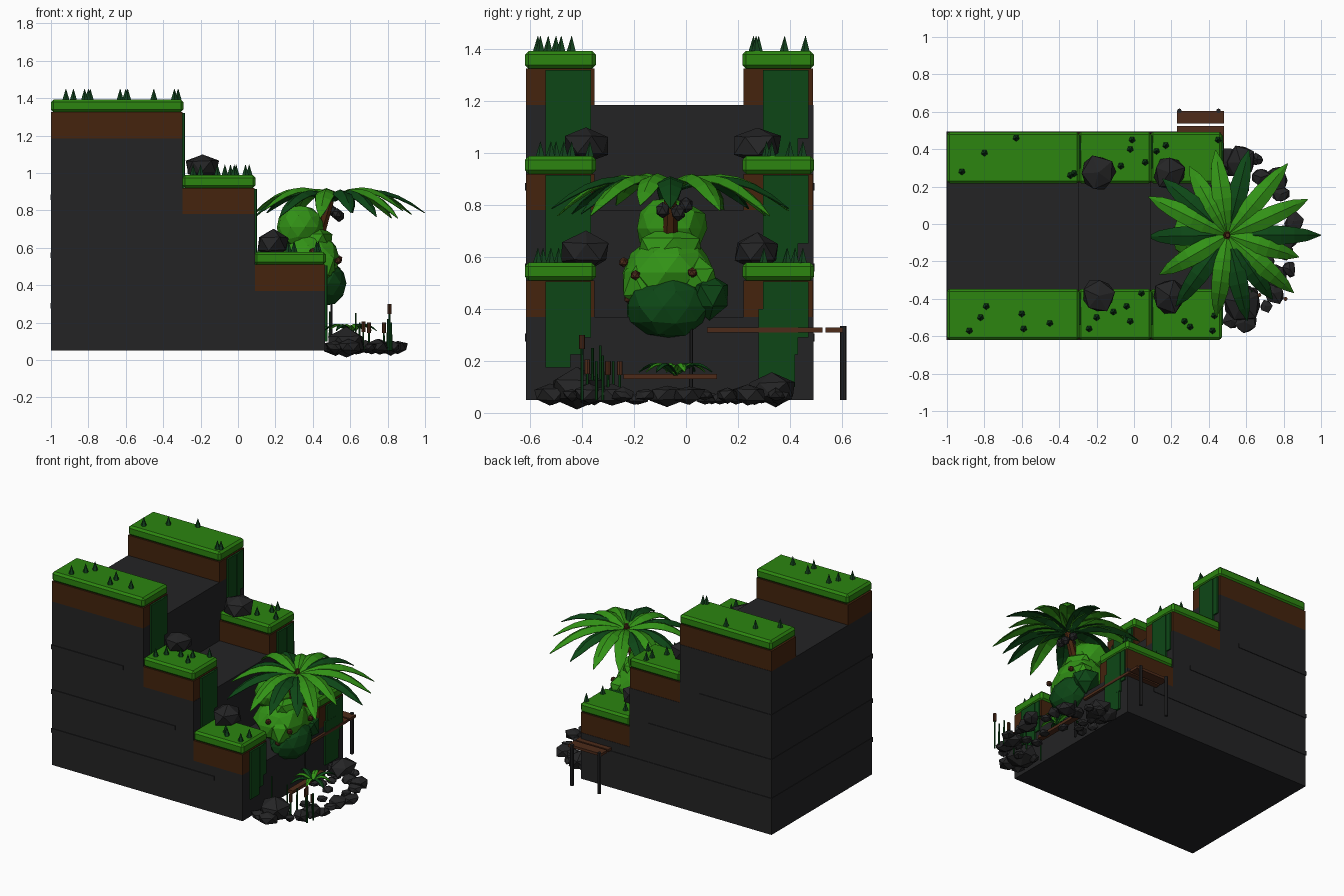
import bpy, bmesh, math, random
from mathutils import Vector, Matrix

if "Cube" in bpy.data.objects:
    bpy.data.objects.remove(bpy.data.objects["Cube"])

random.seed(4)


def material(name, rgb):
    m = bpy.data.materials.new(name)
    m.diffuse_color = (*rgb, 1)
    m.use_nodes = True
    m.node_tree.nodes["Principled BSDF"].inputs["Base Color"].default_value = m.diffuse_color
    return m


STONE = material("dark stone", (0.017, 0.017, 0.018))
ROCK = material("rock grey", (0.018, 0.018, 0.019))
SOIL = material("brown soil", (0.058, 0.017, 0.004))
GRASS = material("bright grass", (0.025, 0.235, 0.005))
LEAF = material("light leaf", (0.032, 0.29, 0.008))
DARK = material("dark leaf", (0.004, 0.062, 0.008))
TUFT = material("tuft green", (0.006, 0.055, 0.012))
WOOD = material("brown wood", (0.075, 0.024, 0.010))


def finish(name, bm, mat):
    me = bpy.data.meshes.new(name)
    bm.to_mesh(me)
    bm.free()
    me.materials.append(mat)
    ob = bpy.data.objects.new(name, me)
    bpy.context.collection.objects.link(ob)
    return ob


def box(name, x0, x1, y0, y1, z0, z1, mat, bevel=0):
    bm = bmesh.new()
    bmesh.ops.create_cube(bm, size=1)
    for v in bm.verts:
        v.co = ((x0 + x1) / 2 + v.co.x * (x1 - x0),
                (y0 + y1) / 2 + v.co.y * (y1 - y0),
                (z0 + z1) / 2 + v.co.z * (z1 - z0))
    ob = finish(name, bm, mat)
    if bevel:
        mod = ob.modifiers.new("bevel", "BEVEL")
        mod.width, mod.segments = bevel, 1
    return ob


def lump(name, loc, size, mat, sub=1, jitter=0.12):
    bm = bmesh.new()
    bmesh.ops.create_icosphere(bm, subdivisions=sub, radius=1)
    spin = Matrix.Rotation(random.uniform(0, 6.28), 3, "Z")
    for v in bm.verts:
        p = spin @ v.co * (1 + random.uniform(-jitter, jitter))
        v.co = [l + c * s for l, c, s in zip(loc, p, size)]
    return finish(name, bm, mat)


def rod(name, a, b, r0, r1, mat, sides=6):
    a, b = Vector(a), Vector(b)
    d = b - a
    bm = bmesh.new()
    m = Matrix.Translation((a + b) / 2) @ d.to_track_quat("Z", "Y").to_matrix().to_4x4()
    bmesh.ops.create_cone(bm, cap_ends=True, segments=sides, radius1=r0,
                          radius2=r1, depth=d.length, matrix=m)
    return finish(name, bm, mat)


def frond(name, base, angle, length, rise, droop, width, mat):
    """Arched leaf with a raised midrib and tapered ends."""
    bm = bmesh.new()
    turn = Matrix.Rotation(angle, 3, "Z")
    rows = []
    for i in range(8):
        t = i / 7
        w = width * (0.12 + 0.88 * math.sin(math.pi * min(1, t * 0.9 + 0.08)) ** 0.8)
        w = 0.002 if i == 7 else w
        z = rise * math.sin(math.pi * t * 0.8) - droop * t ** 2
        rows.append([bm.verts.new(Vector(base) + turn @ Vector((length * t, s * w, z - abs(s) * w * 0.4)))
                     for s in (-1, 0, 1)])
    for p, q in zip(rows, rows[1:]):
        for k in (0, 1):
            bm.faces.new((p[k], q[k], q[k + 1], p[k + 1]))
    ob = finish(name, bm, mat)
    mod = ob.modifiers.new("thickness", "SOLIDIFY")
    mod.thickness = 0.004
    return ob


# Stepped stone cliff: one side profile extruded across the depth
bm = bmesh.new()
profile = [(-1, .05), (.465, .05), (.465, .37), (.09, .37), (.09, .78), (-.297, .78), (-.297, 1.185), (-1, 1.185)]
face = bm.faces.new([bm.verts.new((x, -.615, z)) for x, z in profile])
ext = bmesh.ops.extrude_face_region(bm, geom=[face])
bmesh.ops.translate(bm, vec=(0, 1.105, 0), verts=[g for g in ext["geom"] if isinstance(g, bmesh.types.BMVert)])
bmesh.ops.recalc_face_normals(bm, faces=bm.faces)
finish("stone_cliff", bm, STONE)

# Thin strata bands wrapped round the cliff
for z, x1 in ((.29, .25), (.56, -.05), (.87, -.45)):
    box("strata_band", -1.003, x1, -.62, .494, z - .015, z + .015, STONE)

# Soil and grass on both banks of each tier, with hanging vines
SIDES = ((-.615, -.352), (.222, .488))
for x0, x1, z in ((-1, -.297, 1.185), (-.297, .088, .78), (.088, .465, .37)):
    for y0, y1 in SIDES:
        box("soil_bank", x0, x1, y0, y1, z, z + .14, SOIL)
        box("grass_cap", x0, x1 + .005, y0 - .005, y1 + .005, z + .14, z + .208, GRASS, .014)
        low = x1 > .4
        mid = y0 + .16
        drop = .33 if low else .405
        end = z + .135
        box("hanging_vine", x1, x1 + .012, mid - .085, mid + .01, end - drop, end, DARK)
        box("hanging_vine", x1, x1 + .014, mid + .01, mid + .05, end - drop * .85, end, DARK)
        box("hanging_vine", x1, x1 + .010, mid + .05, mid + .09, end - drop * .65, end, DARK)
box("long_vine", .465, .478, .28, .42, .1, .4, DARK)

# Grass tufts
TUFTS = {
    1.392: [(-.92, .28), (-.8, .38), (-.63, .46), (-.34, .26), (-.32, .27), (-.88, -.57), (-.82, -.5),
            (-.79, -.44), (-.6, -.48), (-.59, -.56), (-.45, -.53)],
    .986: [(-.07, .31), (-.01, .45), (-.02, .4), (.06, .33), (-.2, -.5), (-.24, -.56), (-.11, -.47),
           (-.04, -.44), (.04, -.37), (-.02, -.52)],
    .576: [(.12, .39), (.17, .42), (.45, .45), (.43, .3), (.27, -.52), (.3, -.55), (.42, -.57), (.43, -.49)]}
for z, spots in TUFTS.items():
    for x, y in spots:
        rod("grass_tuft", (x, y, z), (x, y, z + .058), .019, .001, TUFT, 5)

# Boulders beside the channel
for x, z in ((-.19, 1.03), (.19, .62)):
    for y in (-.385, .275):
        lump("boulder", (x, y, z), (.095, .1, .075), ROCK)

# Stones round the pool at the foot of the fall
lump("large_pool_stone", (.58, -.42, .09), (.11, .12, .08), ROCK)
lump("large_pool_stone", (.57, .33, .09), (.09, .1, .06), ROCK)
for i in range(17):
    a = math.radians(-82 + i * 10.2)
    r = .36 + .03 * math.sin(i * 2.3)
    s = .045 + .014 * math.sin(i * 1.7)
    lump("pool_stone", (.47 + r * math.cos(a), -.07 + 1.25 * r * math.sin(a), .07),
         (s * 1.1, s * 1.2, s * .75), ROCK, 1, .2)
for i in range(14):
    lump("small_pool_stone", (random.uniform(.5, .72), random.uniform(-.4, .3), .055),
         (.035, .04, .022), ROCK, 1, .2)

# Layered bush on the lowest ledge
lump("bush_middle", (.38, -.07, .54), (.16, .18, .15), LEAF, 2, .08)
lump("bush_top", (.33, -.06, .71), (.13, .14, .12), LEAF, 2, .08)
lump("bush_neck", (.42, -.06, .63), (.1, .14, .1), LEAF, 1, .08)
lump("bush_lower", (.46, -.07, .41), (.12, .165, .125), DARK, 2, .06)
lump("bush_side", (.47, .09, .45), (.09, .085, .09), DARK, 1, .08)
lump("bush_side", (.45, -.17, .5), (.08, .08, .1), LEAF, 1, .08)
lump("bush_side", (.47, .05, .52), (.07, .08, .08), LEAF, 1, .08)
for p in ((.535, -.195, .53), (.54, .025, .54), (.46, -.22, .44), (.4, -.24, .58)):
    lump("berry", p, (.02, .02, .02), WOOD, 1, 0)

# Palm: leaning trunk, nuts and crown of fronds
rod("palm_trunk", (.40, -.06, .55), (.5, -.06, .88), .035, .022, SOIL, 7)
for x, y, z in ((.53, -.09, .78), (.54, -.03, .77), (.46, -.06, .79), (.5, .0, .8)):
    lump("palm_nut", (x, y, z), (.03, .03, .032), ROCK, 1, .05)
rod("palm_bud", (.5, -.06, .86), (.5, -.06, .905), .018, .012, WOOD, 7)
FRONDS = ((0, .5, 1), (24, .47, 0), (50, .5, 0), (76, .47, 1), (98, .46, 0), (119, .42, 0), (139, .46, 1),
          (154, .47, 0), (181, .43, 1), (210, .42, 0), (234, .47, 1), (262, .44, 0), (283, .47, 1), (305, .42, 1),
          (319, .47, 0), (343, .4, 0))
for i, (deg, length, dark) in enumerate(FRONDS):
    frond("palm_frond", (.5, -.06, .87 - .012 * dark), math.radians(deg), length,
          .085, .12 + .02 * (i % 3), .052, DARK if dark else LEAF)

# Cattails and reeds
for x, y, h, head in ((.81, -.40, .3, 1), (.67, -.38, .205, 1), (.78, -.3, .2, 1), (.70, -.255, .2, 1),
                      (.63, -.36, .25, 0), (.82, -.345, .2, 0), (.8, -.32, .22, 0), (.49, -.33, .26, 0),
                      (.65, -.28, .2, 0)):
    rod("reed_stem", (x, y, .05), (x, y, h - .03 * head), .006, .005, DARK)
    if head:
        rod("cattail_head", (x, y, h - .055), (x, y, h), .011, .011, WOOD, 8)

# Driftwood and low fern at the pool
box("driftwood", .55, .59, -.24, .12, .13, .15, WOOD)
rod("thin_post", (.5, .02, .06), (.5, .02, .4), .008, .006, ROCK)
for k in range(8):
    frond("fern_leaf", (.6, -.04, .15), k * math.pi / 4 + .3, .16 if k % 2 else .12, .05, .02, .018, DARK if k % 2 else LEAF)

# Small jetty on the back side
for y0, y1 in ((.08, .525), (.537, .605)):
    box("jetty_plank", .23, .482, y0, y1, .31, .328, WOOD)
for x in (.243, .452):
    rod("jetty_post", (x, .605, .05), (x, .605, .335), .012, .012, ROCK, 8)
